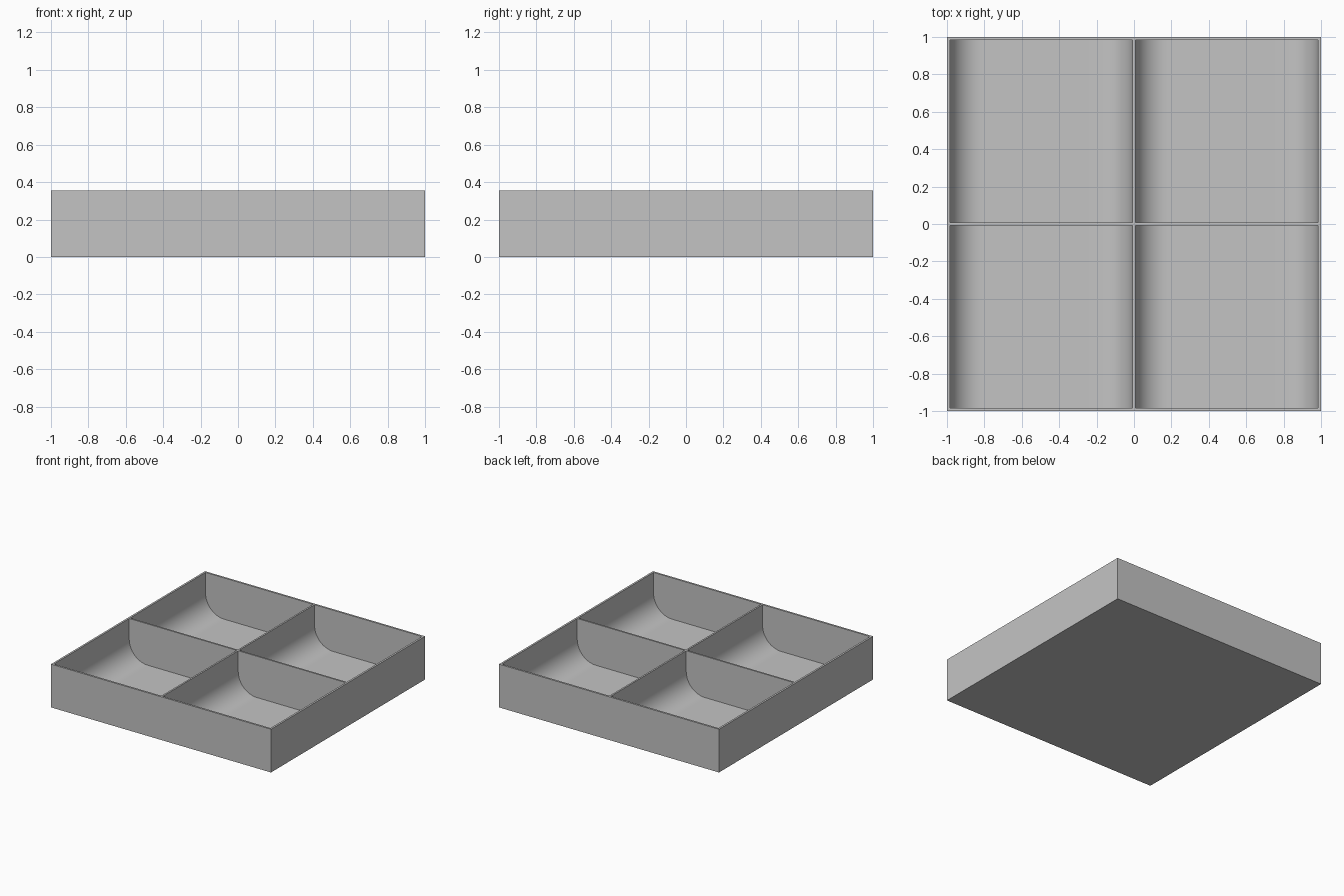
import bpy, bmesh, math

cube = bpy.data.objects.get("Cube")
if cube:
    bpy.data.objects.remove(cube, do_unlink=True)

HALF, HEIGHT = 1.0, 0.355       # outer half width, tray height
WALL, DIVIDER, FLOOR = 0.016, 0.014, 0.016
RADIUS, STEPS = 0.17, 16        # rounded scoop at the pocket sides

grey = bpy.data.materials.new("grey plastic")
grey.use_nodes = True
colour = (0.55, 0.55, 0.55, 1)
grey.diffuse_color = colour
grey.node_tree.nodes["Principled BSDF"].inputs["Base Color"].default_value = colour


def make_object(name, bm):
    bmesh.ops.recalc_face_normals(bm, faces=bm.faces)
    mesh = bpy.data.meshes.new(name)
    bm.to_mesh(mesh)
    bm.free()
    mesh.materials.append(grey)
    obj = bpy.data.objects.new(name, mesh)
    bpy.context.collection.objects.link(obj)
    return obj


def pocket_profile(x0, x1):
    """U-shaped section with rounded bottom corners, open past the rim."""
    points = [(x1, HEIGHT + 0.1), (x0, HEIGHT + 0.1)]
    for centre, start in ((x0 + RADIUS, math.pi), (x1 - RADIUS, 1.5 * math.pi)):
        for i in range(STEPS + 1):
            a = start + i / STEPS * math.pi / 2
            points.append((centre + RADIUS * math.cos(a),
                           FLOOR + RADIUS + RADIUS * math.sin(a)))
    return points


# Solid tray block
bm = bmesh.new()
bmesh.ops.create_cube(bm, size=1)
for v in bm.verts:
    v.co.x *= 2 * HALF
    v.co.y *= 2 * HALF
    v.co.z = (v.co.z + 0.5) * HEIGHT
tray = make_object("divided_tray", bm)

# Four scooped pockets, extruded front to back
spans = [(-HALF + WALL, -DIVIDER / 2), (DIVIDER / 2, HALF - WALL)]
bm = bmesh.new()
for x0, x1 in spans:
    for y0, y1 in spans:
        face = bm.faces.new([bm.verts.new((x, y0, z)) for x, z in pocket_profile(x0, x1)])
        moved = bmesh.ops.extrude_face_region(bm, geom=[face], use_keep_orig=True)["geom"]
        for v in moved:
            if isinstance(v, bmesh.types.BMVert):
                v.co.y = y1
cutter = make_object("pocket_cutter", bm)
cutter.hide_render = True

# Cut the pockets, then discard the cutter
cut = tray.modifiers.new("pockets", "BOOLEAN")
cut.operation = "DIFFERENCE"
cut.solver = "EXACT"
cut.object = cutter
bpy.ops.object.select_all(action="DESELECT")
tray.select_set(True)
bpy.context.view_layer.objects.active = tray
bpy.ops.object.modifier_apply(modifier=cut.name)
bpy.data.objects.remove(cutter, do_unlink=True)

# Smooth scoops, crisp corners
bpy.ops.object.shade_smooth_by_angle(angle=math.radians(30))
